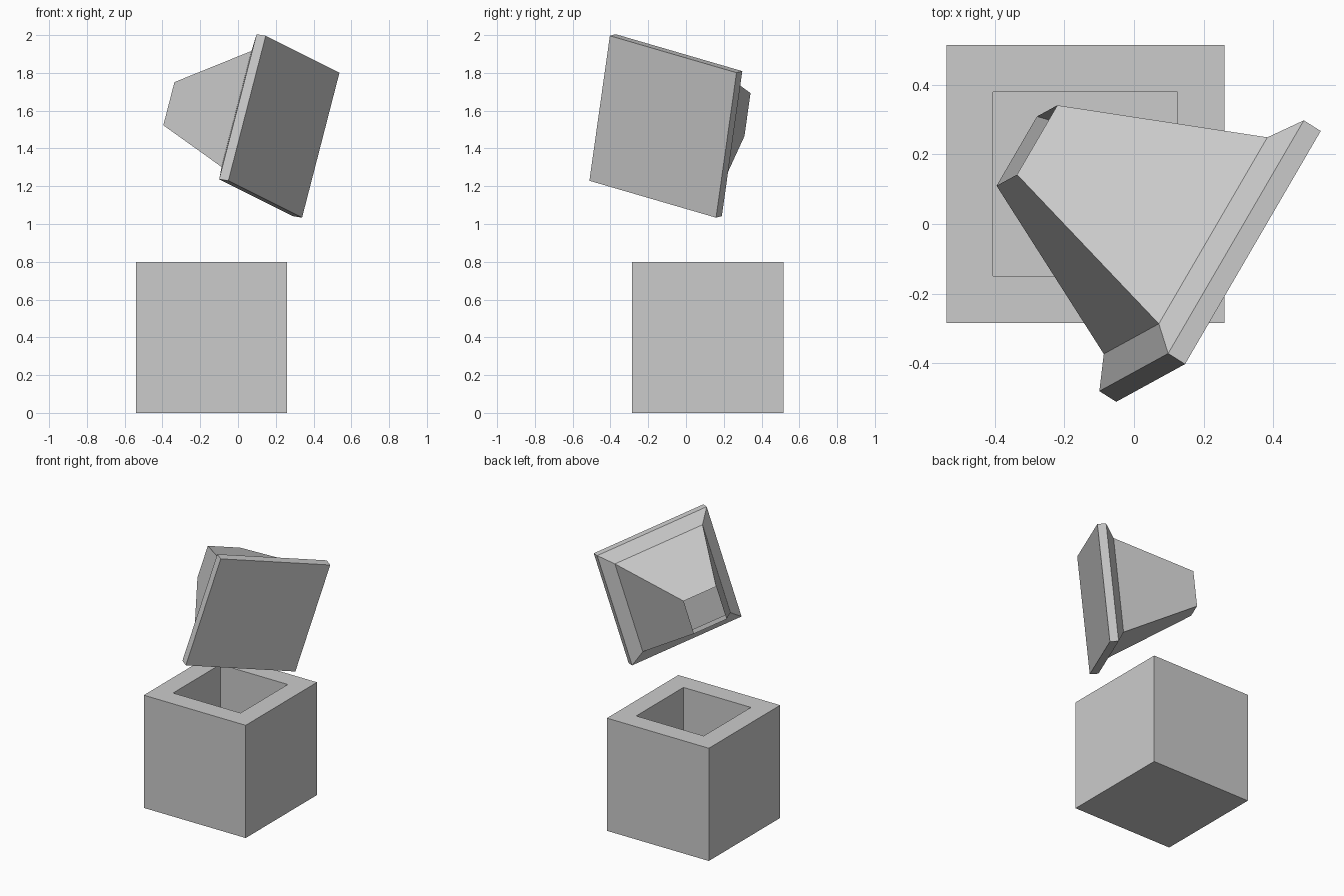
import bpy
import bmesh
from mathutils import Matrix, Vector

cube = bpy.data.objects.get("Cube")
if cube:
    bpy.data.objects.remove(cube, do_unlink=True)

grey = bpy.data.materials.new("plain grey")
grey.use_nodes = True
colour = (0.6, 0.6, 0.6, 1)
grey.diffuse_color = colour
grey.node_tree.nodes["Principled BSDF"].inputs["Base Color"].default_value = colour


def square_shell(name, profile, matrix, cap_end):
    """Join square rings, given as (half width, height), into one shell."""
    bm = bmesh.new()
    rings = [[bm.verts.new((sx * half, sy * half, height))
              for sx, sy in ((-1, -1), (1, -1), (1, 1), (-1, 1))]
             for half, height in profile]
    for low, high in zip(rings, rings[1:]):
        for i in range(4):
            j = (i + 1) % 4
            bm.faces.new((low[i], low[j], high[j], high[i]))
    bm.faces.new(rings[0][::-1])
    if cap_end:
        bm.faces.new(rings[-1])
    mesh = bpy.data.meshes.new(name)
    bm.to_mesh(mesh)
    bm.free()
    mesh.materials.append(grey)
    obj = bpy.data.objects.new(name, mesh)
    obj.matrix_world = matrix
    bpy.context.collection.objects.link(obj)
    return obj


# Box with a square well in its top
square_shell("hollow_box", [(0.4, 0), (0.4, 0.8), (0.265, 0.8), (0.265, 0.13)],
             Matrix.Translation((-0.14, 0.115, 0)), True)

# Tilted lid: square plate, bevelled step and open tapering funnel
across = Vector((0.4875, 0.8375, -0.244)).normalized()
down = Vector((-0.244, -0.131, -0.956))
axis = across.cross(down).normalized()
down = axis.cross(across)
tilt = Matrix((across, down, axis)).transposed().to_4x4()
square_shell("funnel_lid", [(0.4, 0), (0.4, 0.058), (0.32, 0.113), (0.119, 0.658)],
             Matrix.Translation((0.243, -0.122, 1.515)) @ tilt, False)
